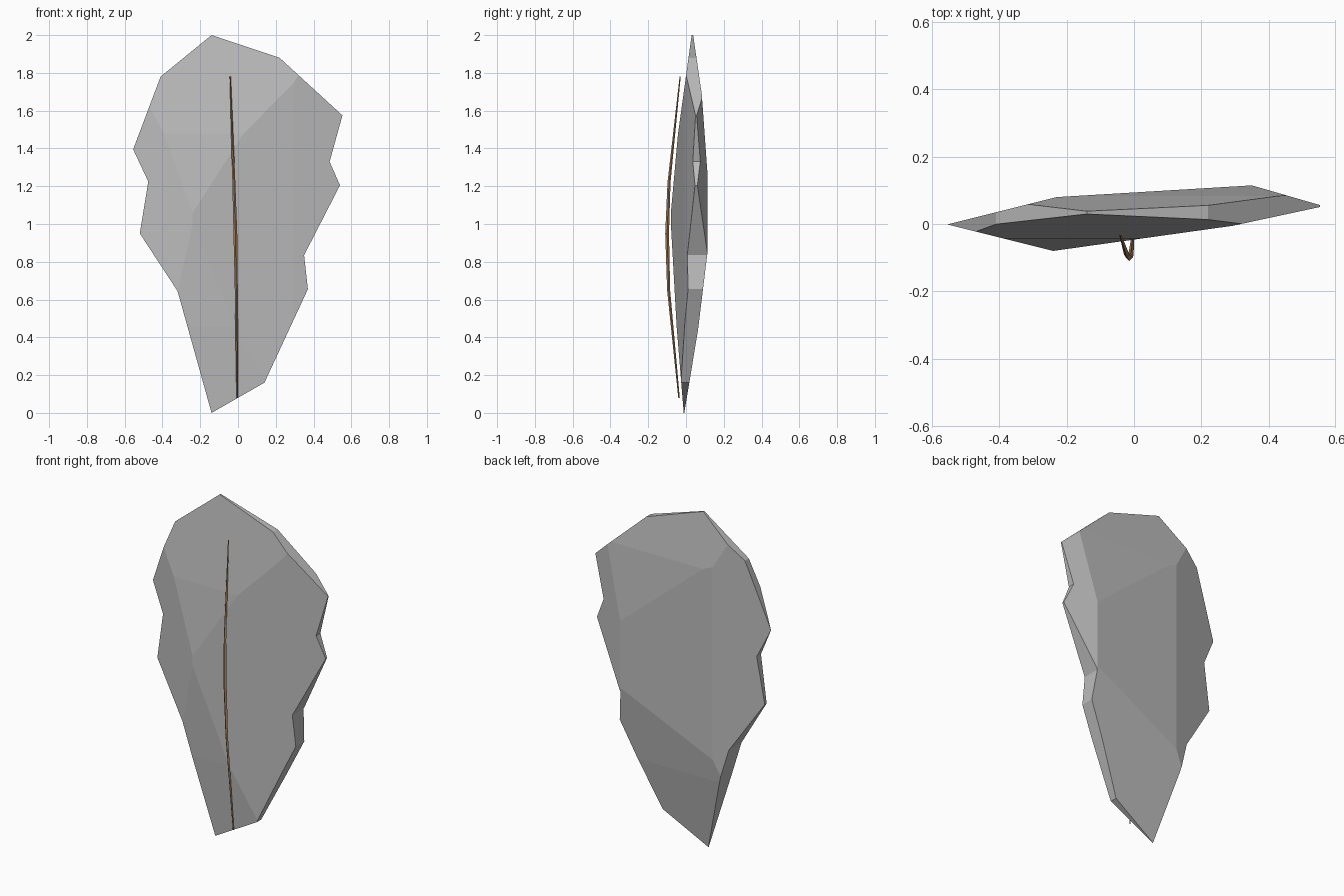
import bpy, bmesh, math
from mathutils import Vector

if "Cube" in bpy.data.objects:
    bpy.data.objects.remove(bpy.data.objects["Cube"])


def material(name, rgb):
    m = bpy.data.materials.new(name)
    m.diffuse_color = (*rgb, 1)
    m.use_nodes = True
    m.node_tree.nodes["Principled BSDF"].inputs["Base Color"].default_value = m.diffuse_color
    return m


def make_object(name, bm, mat):
    bmesh.ops.recalc_face_normals(bm, faces=bm.faces)
    me = bpy.data.meshes.new(name)
    bm.to_mesh(me)
    bm.free()
    me.materials.append(mat)
    ob = bpy.data.objects.new(name, me)
    bpy.context.collection.objects.link(ob)
    return ob


stone = material("stone grey", (0.5, 0.5, 0.5))
wood = material("light brown", (0.42, 0.24, 0.12))

# Chipped outline of the slab, extruded through its depth
outline = [(-0.14, 0), (0.14, 0.16), (0.37, 0.655), (0.35, 0.835), (0.54, 1.205),
           (0.485, 1.33), (0.553, 1.575), (0.22, 1.88), (-0.14, 2.0), (-0.41, 1.78),
           (-0.555, 1.395), (-0.475, 1.225), (-0.52, 0.95), (-0.32, 0.645)]
bm = bmesh.new()
face = bm.faces.new([bm.verts.new((x, -0.3, z)) for x, z in outline])
new = bmesh.ops.extrude_face_region(bm, geom=[face])["geom"]
bmesh.ops.translate(bm, vec=(0, 0.6, 0),
                    verts=[v for v in new if isinstance(v, bmesh.types.BMVert)])
slab = make_object("stone_slab", bm, stone)

# Facets: y at (x, z) plus slope in x and slope in z; side -1 front, 1 back
facets = [
    (-1, -0.24, 1.0, -0.08, -0.25, 0), (-1, -0.24, 1.0, -0.08, 0.14, 0),
    (-1, 0.29, 1.0, -0.006, 0.215, 0), (-1, 0, 1.48, -0.042, 0, 0.138),
    (-1, 0, 1.06, -0.08, 0, 0.09), (-1, 0, 1.0, -0.08, 0, -0.056),
    (-1, 0, 0.45, -0.049, 0, -0.082),
    (1, -0.23, 1.0, 0.08, 0.25, 0), (1, -0.23, 1.0, 0.08, 0.06, 0),
    (1, 0.35, 1.0, 0.115, -0.29, 0), (1, 0, 1.69, 0.083, 0, -0.145),
    (1, 0, 1.25, 0.115, 0, -0.072), (1, 0, 0.86, 0.115, 0, 0.122),
    (1, 0, 0.43, 0.062, 0, 0.165),
]
bm = bmesh.new()
bmesh.ops.create_cube(bm, size=4)
for side, x, z, y, sx, sz in facets:
    cut = bmesh.ops.bisect_plane(
        bm, geom=bm.verts[:] + bm.edges[:] + bm.faces[:], dist=1e-6,
        plane_co=(x, y, z), plane_no=Vector((-sx, 1, -sz)) * side, clear_outer=True)
    edges = [e for e in cut["geom_cut"] if isinstance(e, bmesh.types.BMEdge)]
    bmesh.ops.holes_fill(bm, edges=[e for e in edges if e.is_boundary], sides=0)
cutter = make_object("facet_cutter", bm, stone)
cutter.hide_render = True

# Slab keeps only the volume inside the facets
mod = slab.modifiers.new("facets", 'BOOLEAN')
mod.operation = 'INTERSECT'
mod.solver = 'EXACT'
mod.object = cutter
bpy.context.view_layer.objects.active = slab
bpy.ops.object.modifier_apply(modifier=mod.name)
bpy.data.objects.remove(cutter)

# Bowed strip standing off the front, tapered at both ends: x, y, z, half width
path = [(-0.004, -0.037, 0.08, 0.004), (-0.009, -0.092, 0.65, 0.008),
        (-0.014, -0.1, 0.95, 0.010), (-0.022, -0.09, 1.22, 0.008),
        (-0.041, -0.031, 1.78, 0.003)]
bm = bmesh.new()
rings = []
for x, y, z, r in path:
    rings.append([bm.verts.new((x + r * math.cos(a), y + r * math.sin(a), z))
                  for a in (i * math.pi / 2 for i in range(4))])
for lo, hi in zip(rings, rings[1:]):
    for i in range(4):
        j = (i + 1) % 4
        bm.faces.new((lo[i], lo[j], hi[j], hi[i]))
bm.faces.new(rings[0])
bm.faces.new(rings[-1])
make_object("bowed_strip", bm, wood)
